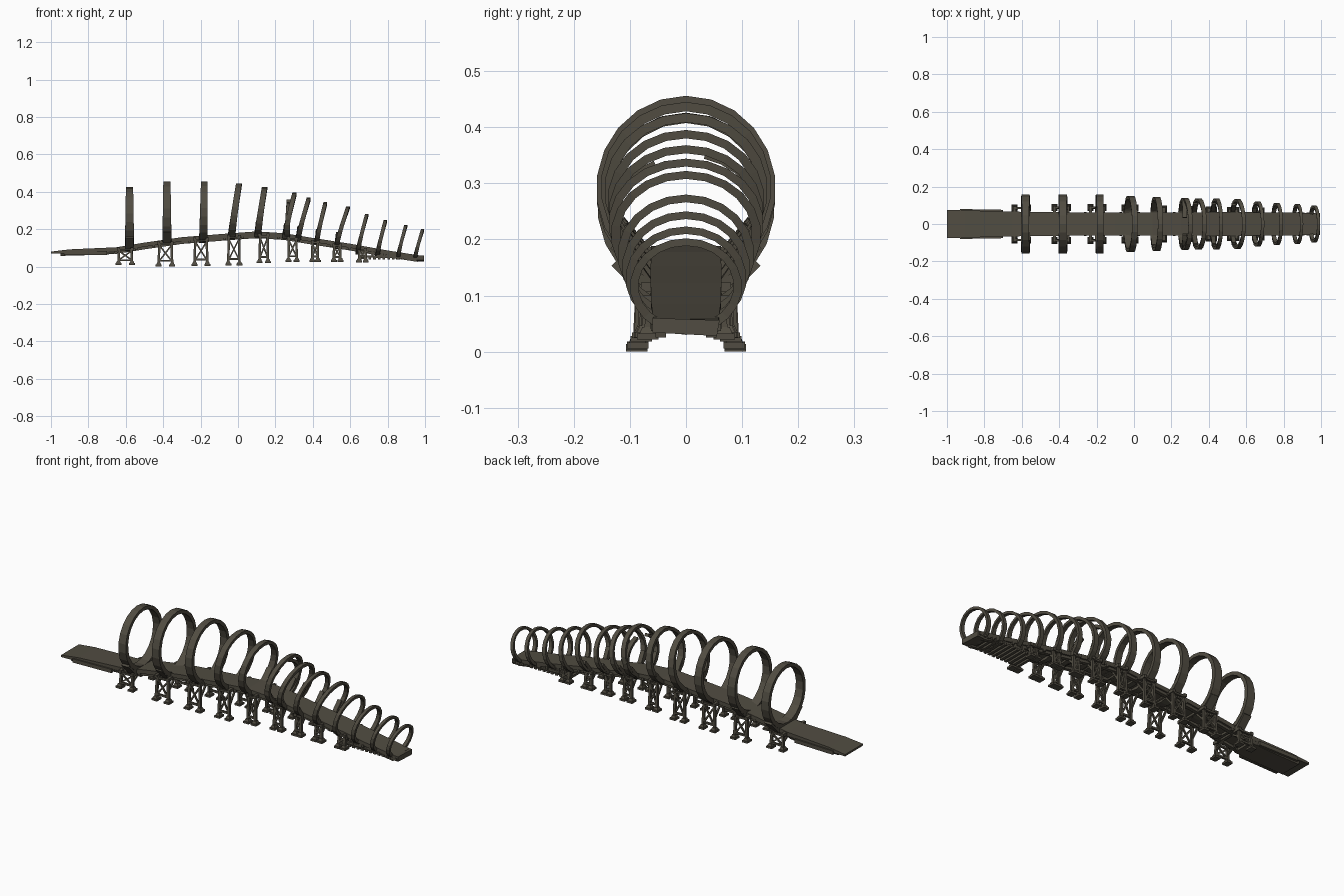
import bpy, bmesh, math
from mathutils import Vector

if "Cube" in bpy.data.objects:
    bpy.data.objects.remove(bpy.data.objects["Cube"])

mat = bpy.data.materials.new("weathered brown stone")
mat.diffuse_color = (0.082, 0.073, 0.054, 1)
mat.use_nodes = True
mat.node_tree.nodes["Principled BSDF"].inputs["Base Color"].default_value = mat.diffuse_color


def finish(name, bm):
    bmesh.ops.recalc_face_normals(bm, faces=bm.faces)
    me = bpy.data.meshes.new(name)
    bm.to_mesh(me)
    bm.free()
    me.materials.append(mat)
    ob = bpy.data.objects.new(name, me)
    bpy.context.collection.objects.link(ob)
    return ob


def loft(bm, sections, closed=False):
    """Skin a list of four-point cross-sections."""
    rows = [[bm.verts.new(p) for p in s] for s in sections]
    n = len(rows)
    for i in range(n if closed else n - 1):
        a, b = rows[i], rows[(i + 1) % n]
        for j in range(4):
            k = (j + 1) % 4
            bm.faces.new((a[j], a[k], b[k], b[j]))
    if not closed:
        bm.faces.new(rows[0])
        bm.faces.new(rows[-1])


def beam(bm, p, q, w, d=None):
    """Rectangular bar between two points."""
    p, q = Vector(p), Vector(q)
    d = d or w
    t = (q - p).normalized()
    ref = Vector((0, 1, 0)) if abs(t.y) < 0.9 else Vector((1, 0, 0))
    u = t.cross(ref).normalized() * w / 2
    v = t.cross(u).normalized() * d / 2
    loft(bm, [[c + u + v, c - u + v, c - u - v, c + u - v] for c in (p, q)])


def block(bm, x, y, z0, z1, lx, ly, top=1.0):
    """Box, optionally tapered towards the top."""
    loft(bm, [[(x + sx * lx * s / 2, y + sy * ly * s / 2, z)
               for sx, sy in ((-1, -1), (1, -1), (1, 1), (-1, 1))]
              for z, s in ((z0, 1), (z1, top))])


# Deck profile: x, top z, half width
PROFILE = [(-1, .080, .076), (-.9, .092, .073), (-.65, .103, .066), (-.5, .128, .064),
           (-.3, .157, .062), (-.1, .173, .062), (.1, .188, .062), (.25, .178, .062),
           (.4, .153, .063), (.6, .122, .063), (.8, .086, .062), (.98, .058, .058)]


def deck_z(x):
    for (a, za, _), (b, zb, _) in zip(PROFILE, PROFILE[1:]):
        if a <= x <= b:
            return za + (zb - za) * (x - a) / (b - a)
    return PROFILE[-1][1]


# Walkway deck, with thin left tip
bm = bmesh.new()
loft(bm, [[(x, -w, z), (x, w, z), (x, w, z - t), (x, -w, z - t)]
          for (x, z, w) in PROFILE for t in [.010 if x < -.95 else .022]])
finish("walkway_deck", bm)

# Lower slab beneath the left ramp
bm = bmesh.new()
loft(bm, [[(x, -.068, z), (x, .068, z), (x, .06, z - .016), (x, -.06, z - .016)]
          for x, z in ((-.95, .073), (-.8, .077), (-.66, .083))])
for s in (-1, 1):
    beam(bm, (-.93, s * .074, .071), (-.70, s * .07, .073), .02, .012)
finish("ramp_underslab", bm)

# Stringers and joists under the deck
bm = bmesh.new()
xs = [-.66, -.5, -.3, -.1, .1, .25, .4, .6, .8, .96]
for s in (-1, 1):
    for a, b in zip(xs, xs[1:]):
        beam(bm, (a, s * .045, deck_z(a) - .027), (b, s * .045, deck_z(b) - .027), .018)
for i in range(17):
    x = -.64 + i * .095
    beam(bm, (x, -.064, deck_z(x) - .025), (x, .064, deck_z(x) - .025), .014)
finish("deck_stringers", bm)

# Hoops: base x, top x, bottom z, top z, half width, band width
HOOPS = [(-.58, -.58, .095, .426, .158, .043), (-.38, -.38, .115, .456, .160, .043),
         (-.185, -.18, .125, .456, .160, .040), (-.035, .005, .142, .445, .152, .034),
         (.105, .142, .150, .425, .146, .032), (.250, .302, .145, .395, .140, .026),
         (.320, .378, .130, .368, .138, .024), (.420, .467, .115, .344, .138, .022),
         (.525, .588, .095, .322, .134, .022), (.640, .688, .065, .280, .122, .020),
         (.745, .788, .052, .250, .114, .020), (.855, .897, .038, .223, .108, .018),
         (.945, .987, .030, .202, .100, .018)]


def hoop(name, x0, x1, z0, z1, r, w, start=0, end=360, seg=22):
    bm = bmesh.new()
    full = end - start == 360
    zc, h, t = (z0 + z1) / 2, (z1 - z0) / 2, .010 + w * .22
    secs = []
    for i in range(seg if full else seg + 1):
        a = math.radians(start + (end - start) * i / seg)
        up = (1 - math.cos(a)) / 2       # 0 at the bottom, 1 at the top
        x = x0 + (x1 - x0) * up ** 1.2
        ww = w * (1.15 - .25 * up)
        th = t * (1.2 - .25 * up)
        y, z = math.sin(a), -math.cos(a)
        secs.append([(x + dx * ww / 2, y * (r - k), zc + z * (h - k))
                     for dx, k in ((-1, 0), (1, 0), (1, th), (-1, th))])
    loft(bm, secs, full)
    finish(name, bm)


for i, p in enumerate(HOOPS):
    hoop("hoop_%02d" % (i + 1), *p)
# Broken hoop with an open crown
hoop("broken_hoop_right", .262, .272, .14, .362, .138, .026, 30, 165, 9)
hoop("broken_hoop_left", .262, .272, .14, .350, .136, .026, 205, 330, 8)

# Side brackets gripping the base of each hoop
bm = bmesh.new()
for x0, x1, z0, z1, r, w in HOOPS[:9]:
    z = deck_z(x0)
    for s in (-1, 1):
        beam(bm, (x0, s * .058, z - .025), (x0 + (x1 - x0) * .15, s * r * .80, z + .045), w, .018)
finish("hoop_brackets", bm)

# Trestles: centre x, half span in x, foot z, half spread in y
TRESTLES = [(-.603, .036, .008, .086), (-.388, .036, .004, .088), (-.198, .034, .004, .088),
            (-.022, .030, .006, .086), (.138, .022, .018, .080), (.292, .022, .024, .077),
            (.412, .015, .025, .074), (.530, .018, .025, .072), (.665, .018, .022, .068)]
TRESTLES[1] = (-.388, .036, .0, .088)
for i, (cx, dx, z0, y) in enumerate(TRESTLES):
    bm = bmesh.new()
    zt = deck_z(cx) - .018
    zf = z0 + .018
    for s in (-1, 1):
        for e in (-1, 1):
            x = cx + e * dx
            block(bm, x, s * y, z0, z0 + .010, .032, .038)
            block(bm, x, s * y, z0 + .010, z0 + .022, .026, .030, .65)
            beam(bm, (x, s * y, zf), (cx + e * dx * .9, s * (y - .006), zt), .013)
            # X brace in the side plane
            beam(bm, (cx - e * dx, s * y, zf + .008), (cx + e * dx, s * (y - .004), zt - .008), .008)
            # knee brace toward the deck
            beam(bm, (x, s * y, zf + (zt - zf) * .4), (x, s * .03, zt - .004), .009)
        for f in (.12, .95):
            z = zf + (zt - zf) * f
            beam(bm, (cx - dx, s * y, z), (cx + dx, s * y, z), .010)
    for e in (-1, 1):
        beam(bm, (cx + e * dx, -y - .008, zt), (cx + e * dx, y + .008, zt), .016)
    finish("trestle_%d" % (i + 1), bm)

# Low sleeper platform under the right end
bm = bmesh.new()
for s in (-1, 1):
    beam(bm, (.645, s * .05, .054), (.985, s * .05, .050), .012)
for i in range(14):
    x = .655 + i * .025
    beam(bm, (x, -.062, .043), (x, .062, .043), .012, .014)
for x in (.72, .77, .83, .88):
    for s in (-1, 1):
        beam(bm, (x, s * .052, .05), (x, s * .052, deck_z(x) - .015), .011)
finish("sleeper_platform", bm)

# End plate closing the right end of the deck
bm = bmesh.new()
loft(bm, [[(x, -.06, .060), (x, .06, .056), (x, .055, .028), (x, -.06, .034)]
          for x in (.955, .995)])
finish("end_plate", bm)
